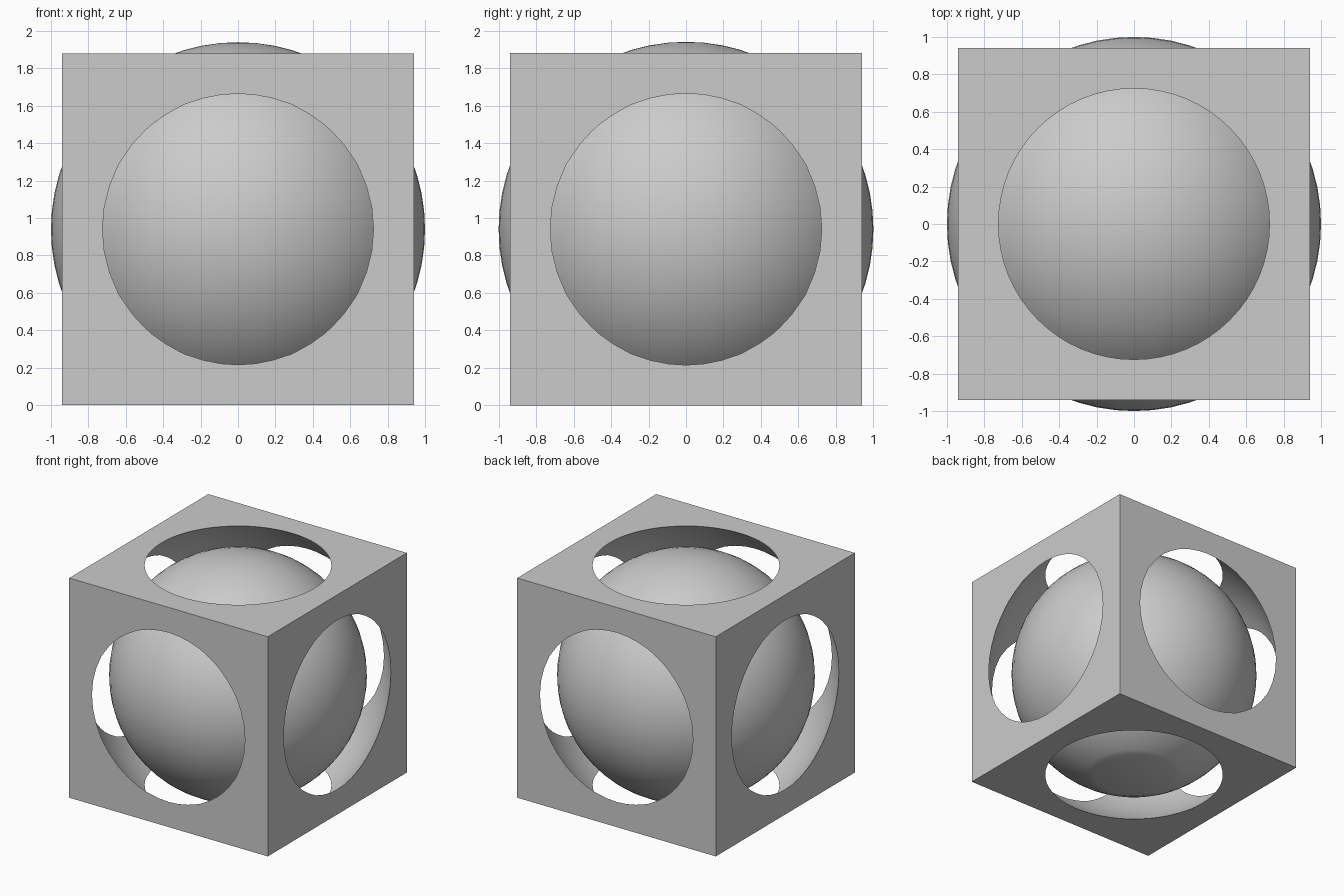
import bpy, bmesh, math
from mathutils import Matrix

HALF = 0.94          # half of the cage side, also the height of its centre
CAVITY = 1.188       # hollow sphere that opens the six round windows
BALL = 1.0

old = bpy.data.objects.get("Cube")
if old:
    bpy.data.objects.remove(old, do_unlink=True)

# Single grey material
grey = bpy.data.materials.new("plain grey")
grey.use_nodes = True
colour = (0.6, 0.6, 0.6, 1)
grey.diffuse_color = colour
for node in grey.node_tree.nodes:
    if node.type == 'BSDF_PRINCIPLED':
        node.inputs["Base Color"].default_value = colour
        node.inputs["Roughness"].default_value = 0.6


def make_object(name, bm):
    mesh = bpy.data.meshes.new(name)
    bm.to_mesh(mesh)
    bm.free()
    mesh.materials.append(grey)
    obj = bpy.data.objects.new(name, mesh)
    bpy.context.collection.objects.link(obj)
    return obj


def sphere(radius, segments):
    bm = bmesh.new()
    bmesh.ops.create_uvsphere(bm, u_segments=segments, v_segments=segments // 2,
                              radius=radius, matrix=Matrix.Translation((0, 0, HALF)))
    return bm


def smooth(obj):
    bpy.ops.object.select_all(action='DESELECT')
    obj.select_set(True)
    bpy.context.view_layer.objects.active = obj
    bpy.ops.object.shade_smooth_by_angle(angle=math.radians(30))


# Cage: a cube hollowed by a sphere larger than the cube is wide
bm = bmesh.new()
bmesh.ops.create_cube(bm, size=2 * HALF, matrix=Matrix.Translation((0, 0, HALF)))
cage = make_object("cage", bm)
cutter = make_object("cavity_cutter", sphere(CAVITY, 64))
cutter.hide_render = True

hollow = cage.modifiers.new("hollow", 'BOOLEAN')
hollow.operation = 'DIFFERENCE'
hollow.solver = 'EXACT'
hollow.object = cutter
bpy.context.view_layer.objects.active = cage
bpy.ops.object.modifier_apply(modifier=hollow.name)
bpy.data.objects.remove(cutter, do_unlink=True)
smooth(cage)

# Ball: loose inside the cage, with its underside cut flat on the ground
bm = sphere(BALL, 64)
cut = bmesh.ops.bisect_plane(bm, geom=bm.verts[:] + bm.edges[:] + bm.faces[:],
                             plane_co=(0, 0, 0), plane_no=(0, 0, -1),
                             clear_outer=True)
rim = [e for e in cut["geom_cut"] if isinstance(e, bmesh.types.BMEdge)]
bmesh.ops.contextual_create(bm, geom=rim)
bmesh.ops.recalc_face_normals(bm, faces=bm.faces[:])
ball = make_object("ball", bm)
smooth(ball)
